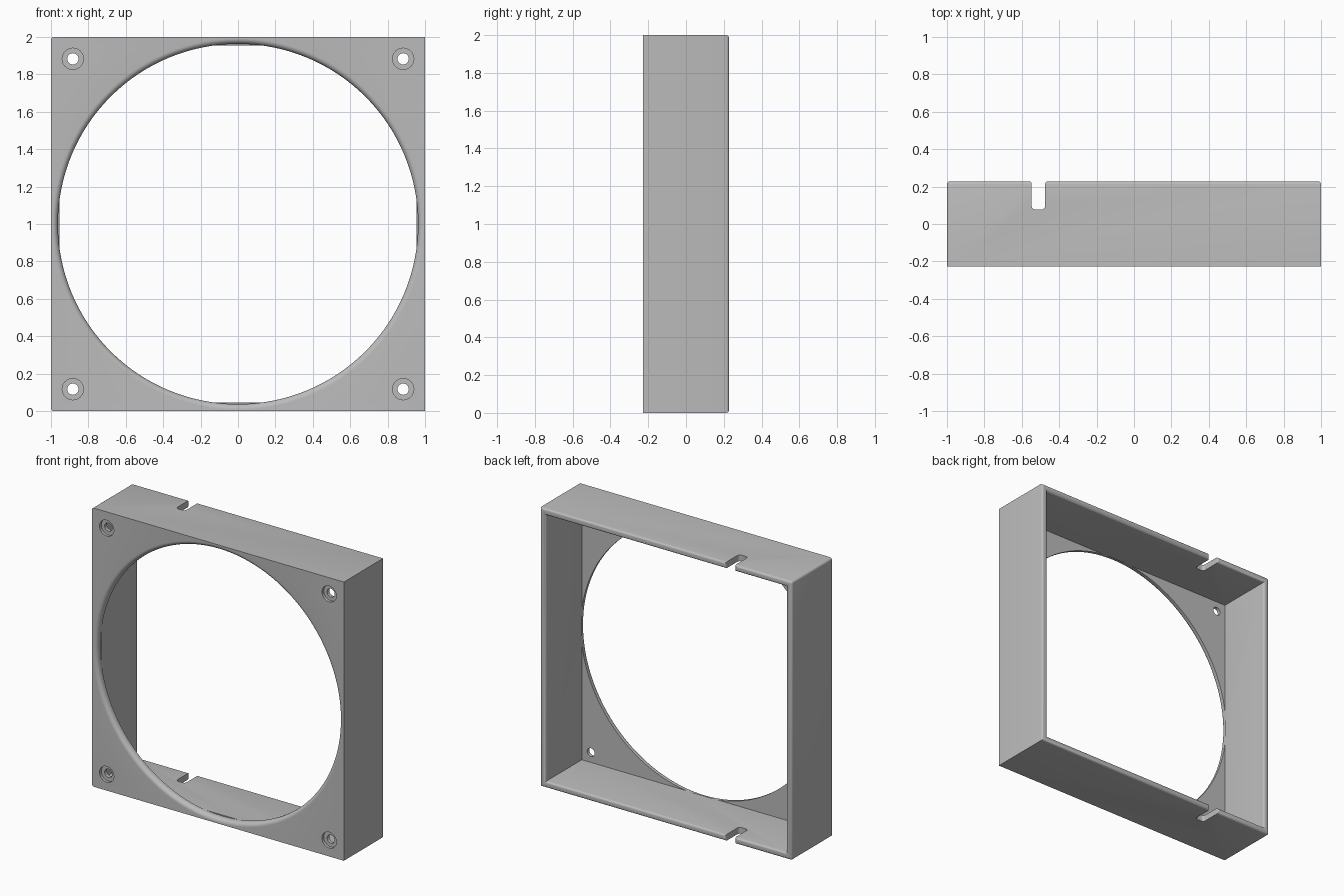
import bpy, bmesh, math
from mathutils import Vector, Matrix

old = bpy.data.objects.get("Cube")
if old:
    bpy.data.objects.remove(old, do_unlink=True)

DEPTH = 0.456
FRONT, BACK = -DEPTH / 2, DEPTH / 2
WALL = 0.045
PLATE = 0.045

grey = bpy.data.materials.new("plain grey")
grey.use_nodes = True
colour = (0.5, 0.5, 0.5, 1)
grey.diffuse_color = colour
grey.node_tree.nodes["Principled BSDF"].inputs["Base Color"].default_value = colour


def to_object(bm, name):
    bmesh.ops.recalc_face_normals(bm, faces=bm.faces)
    mesh = bpy.data.meshes.new(name)
    bm.to_mesh(mesh)
    bm.free()
    mesh.materials.append(grey)
    obj = bpy.data.objects.new(name, mesh)
    bpy.context.collection.objects.link(obj)
    return obj


def arc(cx, cy, r, start, end, steps=6):
    angles = [math.radians(start + (end - start) * i / steps) for i in range(steps + 1)]
    return [(cx + r * math.cos(a), cy + r * math.sin(a)) for a in angles]


def lathe(name, profile, x, z, sides):
    """Solid of (radius, y) rings turned about the depth axis."""
    bm = bmesh.new()
    rings = []
    for r, y in profile:
        turn = [2 * math.pi * i / sides for i in range(sides)]
        rings.append([bm.verts.new((x + r * math.cos(a), y, z + r * math.sin(a))) for a in turn])
    for a, b in zip(rings, rings[1:]):
        for i in range(sides):
            j = (i + 1) % sides
            bm.faces.new((a[i], a[j], b[j], b[i]))
    bm.faces.new(rings[0])
    bm.faces.new(rings[-1])
    return to_object(bm, name)


def prism(name, outline, z0, z1):
    bm = bmesh.new()
    face = bm.faces.new([bm.verts.new((x, y, z0)) for x, y in outline])
    grown = bmesh.ops.extrude_face_region(bm, geom=[face])["geom"]
    bmesh.ops.translate(bm, vec=(0, 0, z1 - z0),
                        verts=[v for v in grown if isinstance(v, bmesh.types.BMVert)])
    return to_object(bm, name)


# Open box: square shell with a thin front plate
bm = bmesh.new()
bmesh.ops.create_cube(bm, size=1, matrix=Matrix.Translation((0, 0, 1)) @ Matrix.Diagonal((2, DEPTH, 2, 1)))
back = max(bm.faces, key=lambda f: f.calc_center_median().y)
bmesh.ops.inset_region(bm, faces=[back], thickness=WALL, use_even_offset=True)
floor = bmesh.ops.extrude_face_region(bm, geom=[back])["geom"]
bmesh.ops.translate(bm, vec=(0, PLATE - DEPTH, 0),
                    verts=[v for v in floor if isinstance(v, bmesh.types.BMVert)])
if back.is_valid:
    bmesh.ops.delete(bm, geom=[back], context='FACES_ONLY')


def rim_edge(e):
    a, b = (v.co for v in e.verts)
    same_ring = abs((a - b).length - 2) < 0.2
    return same_ring and min(a.y, b.y) > BACK - 0.001


# Rounded back rim and two rounded corners on one side
soft = [e for e in bm.edges if rim_edge(e)]
soft += [e for e in bm.edges
         if all(v.co.x < -0.999 for v in e.verts)
         and abs(e.verts[0].co.y - e.verts[1].co.y) > 0.1]
bmesh.ops.bevel(bm, geom=soft, offset=0.016, segments=4, profile=0.5, affect='EDGES')
frame = to_object(bm, "frame")

# Large round opening with a rounded front lip
fillet = 0.03
lip = arc(0.963 + fillet, FRONT + fillet, fillet, 270, 180, 8)
opening = lathe("opening_cutter",
                [(0.963 + fillet, FRONT - 0.1)] + lip + [(0.963, FRONT + PLATE + 0.0005)],
                0, 1, 128)

# Recessed screw holes in the four corners
cutters = [opening]
bore = [(0.057, FRONT - 0.05), (0.057, FRONT + 0.02), (0.03, FRONT + 0.02), (0.03, FRONT + 0.1)]
for sx in (-1, 1):
    for sz in (-1, 1):
        cutters.append(lathe("screw_hole_cutter", bore, sx * 0.883, 1 + sz * 0.883, 32))

# Cable slot with rounded bottom and mouth, through top and bottom walls
left, right, low, r, m = -0.547, -0.475, 0.077, 0.02, 0.014
outline = (arc(left + r, low + r, r, 180, 270) + arc(right - r, low + r, r, 270, 360)
           + arc(right + m, BACK - m, m, 180, 90) + [(right + m, BACK + 0.1), (left - m, BACK + 0.1)]
           + arc(left - m, BACK - m, m, 90, 0))
cutters.append(prism("slot_cutter", outline, -0.1, 2.1))

bpy.context.view_layer.objects.active = frame
for cutter in cutters:
    mod = frame.modifiers.new("cut", 'BOOLEAN')
    mod.object = cutter
    mod.operation = 'DIFFERENCE'
    mod.solver = 'EXACT'
    bpy.ops.object.modifier_apply(modifier=mod.name)
    bpy.data.objects.remove(cutter, do_unlink=True)

for o in bpy.context.selected_objects:
    o.select_set(False)
frame.select_set(True)
bpy.ops.object.shade_smooth_by_angle(angle=math.radians(30))
